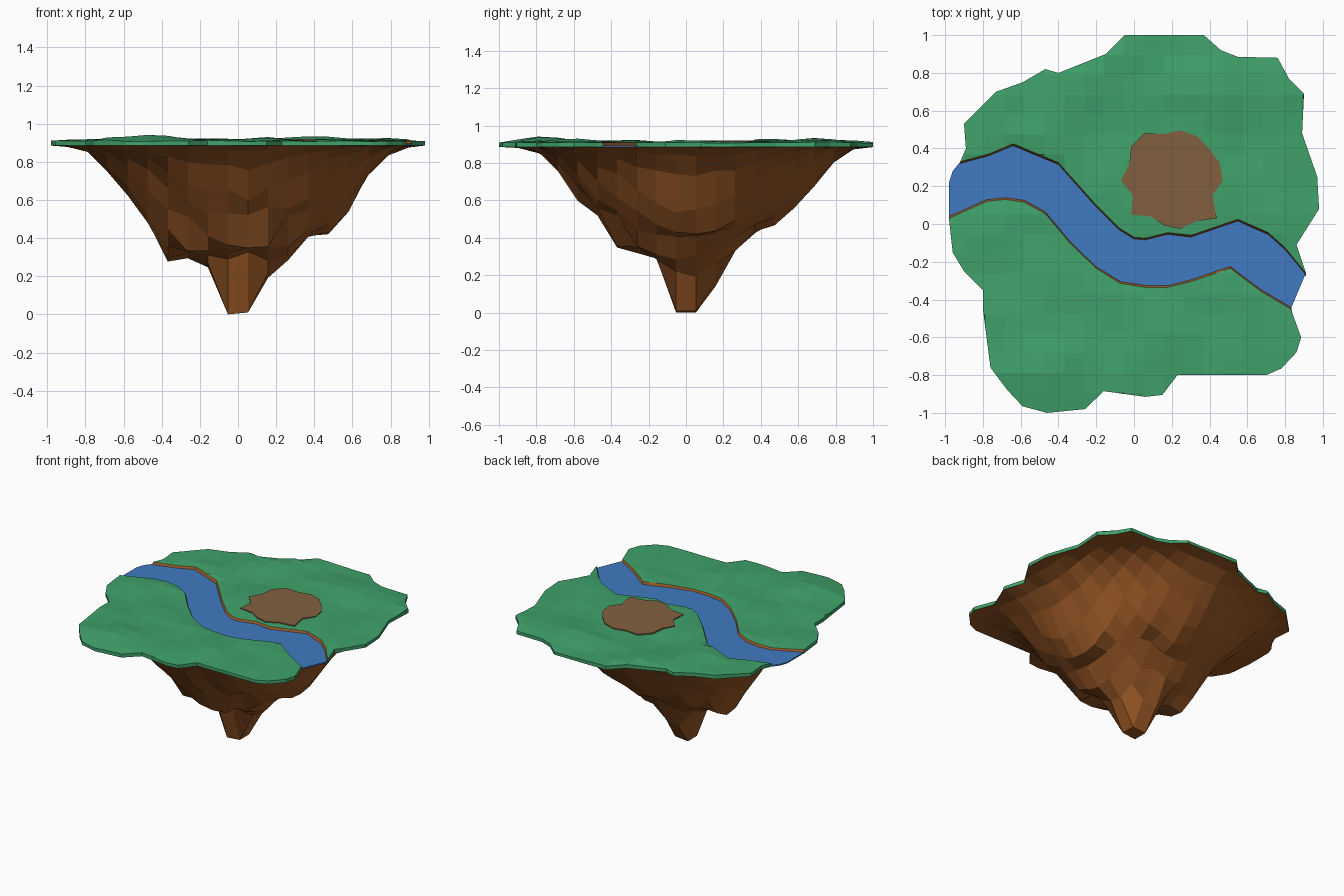
import bpy, bmesh, math
from mathutils import Vector, noise
from mathutils.geometry import intersect_line_line_2d, intersect_point_line

if "Cube" in bpy.data.objects:
    bpy.data.objects.remove(bpy.data.objects["Cube"])

STEP = 2 / 19
RIM_Z = 0.885

# outline pieces of the island, counter-clockwise
north_rim = [(.91, -.26), (.86, -.11), (.98, .08), (.97, .25), (.89, .48), (.90, .69), (.82, .77),
             (.76, .88), (.55, .885), (.46, .92), (.37, 1), (-.05, 1), (-.15, .90), (-.40, .80),
             (-.47, .82), (-.59, .75), (-.73, .70), (-.90, .53), (-.89, .40), (-.92, .33)]
west_rim = [(-.96, .28), (-.98, .22)]
south_rim = [(-.98, .03), (-.96, -.15), (-.90, -.25), (-.80, -.35), (-.80, -.45), (-.76, -.76),
             (-.67, -.88), (-.59, -.965), (-.46, -1), (-.26, -.98), (-.16, -.885), (.06, -.915),
             (.15, -.905), (.23, -.80), (.70, -.80), (.78, -.765), (.86, -.68), (.885, -.60), (.83, -.45)]
outline = north_rim + west_rim + south_rim
# river banks, west to east
north_bank = [(-.92, .33), (-.77, .37), (-.64, .425), (-.40, .325), (-.20, .10), (-.08, -.02), (0, -.07),
              (.06, -.075), (.18, -.045), (.30, -.06), (.55, .025), (.71, -.045), (.80, -.125), (.91, -.26)]
south_bank = [(-.98, .03), (-.78, .12), (-.68, .13), (-.58, .115), (-.47, .055), (-.34, -.10), (-.20, -.235),
              (-.07, -.315), (.06, -.335), (.18, -.335), (.30, -.305), (.51, -.235), (.67, -.355), (.83, -.45)]
# underside depth along each compass direction, one value per grid step
PROFILES = {
    (1, 0): [.01, .20, .27, .40, .41, .54, .72, .80, .86, RIM_Z],
    (0, 1): [.02, .15, .32, .41, .51, .56, .66, .78, .86, RIM_Z],
    (-1, 0): [0, .26, .31, .29, .46, .64, .75, .83, .87, RIM_Z],
    (0, -1): [.01, .30, .31, .34, .54, .62, .74, .83, .87, RIM_Z]}


def material(name, rgb):
    m = bpy.data.materials.new(name)
    m.diffuse_color = (*rgb, 1)
    m.use_nodes = True
    m.node_tree.nodes["Principled BSDF"].inputs["Base Color"].default_value = m.diffuse_color
    return m


grass = material("grass green", (.051, .362, .148))
water = material("river blue", (.052, .195, .533))
rock = material("rock brown", (.323, .098, .019))
dirt = material("dirt brown", (.223, .117, .050))


def gridded(points):
    """Flat polygon cut along the square grid."""
    bm = bmesh.new()
    bm.faces.new([bm.verts.new((x, y, 0)) for x, y in points])
    for axis in (Vector((1, 0, 0)), Vector((0, 1, 0))):
        for i in range(-9, 11):
            bmesh.ops.bisect_plane(bm, geom=bm.verts[:] + bm.edges[:] + bm.faces[:], dist=1e-4,
                                   plane_co=axis * (i - .5) * STEP, plane_no=axis)
    return bm


def finish(bm, name, *mats):
    me = bpy.data.meshes.new(name)
    bm.to_mesh(me)
    bm.free()
    for m in mats:
        me.materials.append(m)
    bpy.context.collection.objects.link(bpy.data.objects.new(name, me))


def on_bank(p, bank):
    for a, b in zip(bank, bank[1:]):
        q, t = intersect_point_line(p.to_2d(), Vector(a), Vector(b))
        if -.001 <= t <= 1.001 and (Vector(q[:2]) - p.to_2d()).length < .002:
            return True
    return False


def skirt(bm, bottom, bank=(), shift=0.0):
    """Walls below the border; along the bank they lean to the water and are earth."""
    rim = [e for e in bm.edges if e.is_boundary]
    low = {}
    for e in rim:
        for v in e.verts:
            if v not in low:
                bk = on_bank(v.co, bank)
                low[v] = (bm.verts.new((v.co.x, v.co.y + (shift if bk else 0), bottom)), bk)
    for e in rim:
        loop = e.link_loops[0]
        a, b = loop.vert, loop.link_loop_next.vert
        f = bm.faces.new((b, a, low[a][0], low[b][0]))
        f.material_index = 1 if low[a][1] and low[b][1] else 0


def under_z(x, y):
    p = Vector((x, y))
    r = p.length
    if r < .08:
        return 0.0 if x < 0 else .01
    u = p / r
    reach = 1.0
    hits = [intersect_line_line_2d(Vector((0, 0)), u * 2, Vector(a), Vector(b))
            for a, b in zip(outline, outline[1:] + outline[:1])]
    hits = [h.length for h in hits if h]
    if hits:
        reach = min(hits)
    i = min(max(r / STEP - .5, 0), 8.999)
    k = int(i)
    z = 0
    for (dx, dy), prof in PROFILES.items():
        z += max(0, u.x * dx + u.y * dy) ** 2 * (prof[k] + (prof[k + 1] - prof[k]) * (i - k))
    # craggy lumps, weaker near the tip and the rim
    z += (noise.noise(Vector((x * 7, y * 7, 3))) * .15 + .01) * min(1, r * 3) * max(0, 1 - r)
    f = min(max((r / reach - .6) / .4, 0), 1) ** 2
    return min(z + (RIM_Z - z) * f, RIM_Z)


# rocky underside
bm = gridded(outline)
for v in bm.verts:
    v.co.z = RIM_Z if v.is_boundary else under_z(v.co.x, v.co.y)
bmesh.ops.reverse_faces(bm, faces=bm.faces[:])
finish(bm, "rock_underside", rock)

# two grassy banks of land
PATCH = Vector((.2, .23))
for name, pts, bank, shift in (
        ("north_land", north_rim + north_bank[1:-1], north_bank, -.016),
        ("south_land", south_rim + south_bank[-2:0:-1], south_bank, .016)):
    bm = gridded(pts)
    for v in bm.verts:
        x, y = v.co.x, v.co.y
        n = noise.noise(Vector((x * 3.5, y * 3.5, 7))) * .024
        n *= min(1, max(0, ((v.co.to_2d() - PATCH).length - .25) / .15))
        bump = .035 * math.exp(-((x + .45) ** 2 + (y + .75) ** 2) / .025)
        v.co.z = .910 + n * .4 if v.is_boundary else .914 + n + bump
    skirt(bm, RIM_Z, bank, shift)
    finish(bm, name, grass, rock)

# river
bm = gridded(south_bank + north_bank[::-1] + west_rim)
for v in bm.verts:
    v.co.z = .895
skirt(bm, RIM_Z)
finish(bm, "river", water)

# bare earth patch with a jagged edge
radii = [.27, .27, .26, .27, .27, .25, .29, .28, .24, .27, .22, .28, .22, .24, .26, .25, .31, .23]
bm = bmesh.new()
bm.faces.new([bm.verts.new((PATCH.x + r * math.cos(i * math.pi / 9),
                            PATCH.y + r * math.sin(i * math.pi / 9), .921)) for i, r in enumerate(radii)])
skirt(bm, .912)
finish(bm, "dirt_patch", dirt)
